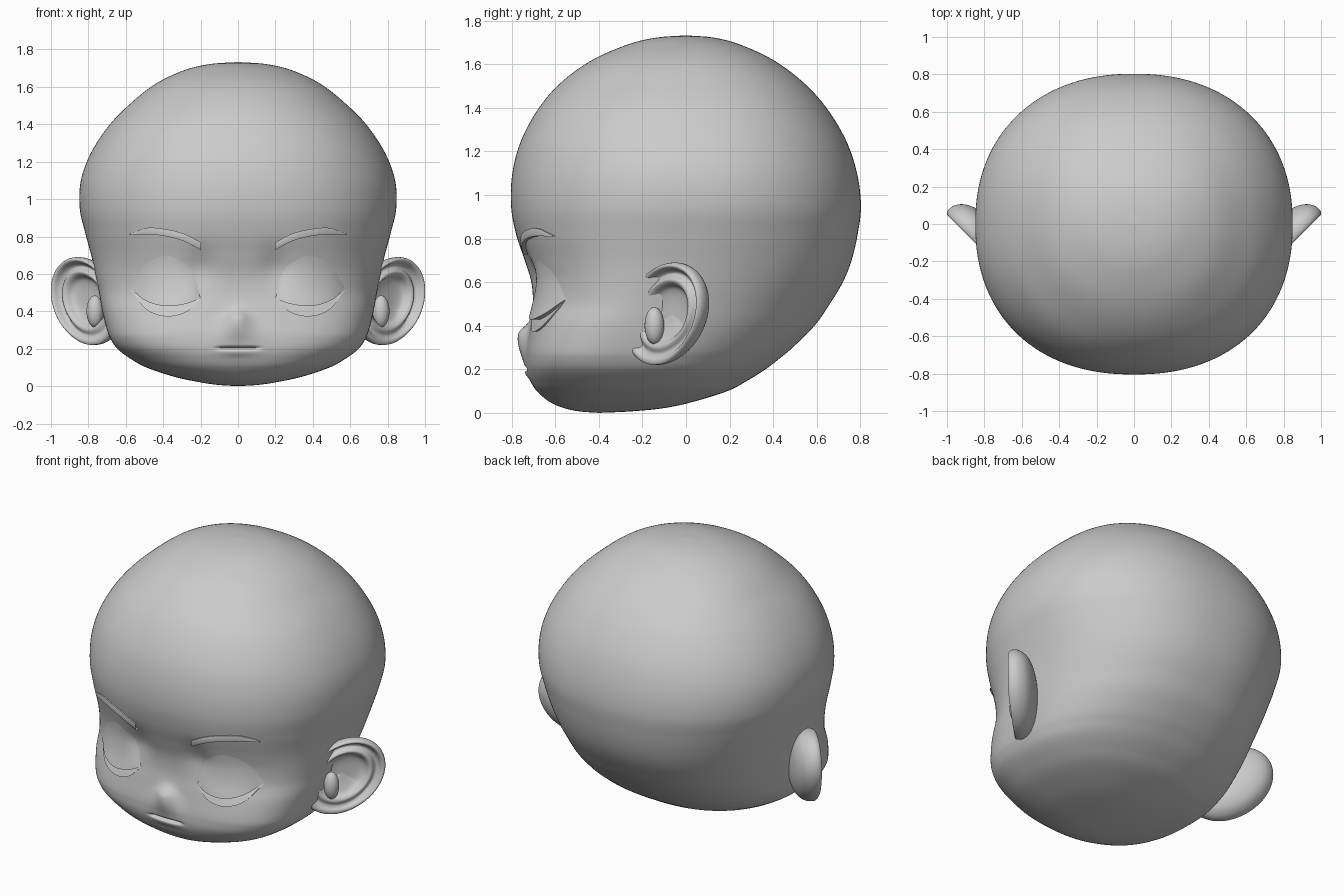
import bpy, bmesh, math
from mathutils import Vector
from mathutils.bvhtree import BVHTree

if "Cube" in bpy.data.objects:
    bpy.data.objects.remove(bpy.data.objects["Cube"])

clay = bpy.data.materials.new("grey clay")
clay.use_nodes = True
GREY = (0.6, 0.6, 0.6, 1)
clay.diffuse_color = GREY
clay.node_tree.nodes["Principled BSDF"].inputs["Base Color"].default_value = GREY


def spline(points, t):
    """Catmull-Rom point at t (0 to 1) through the given rows."""
    t *= len(points) - 1
    i = min(int(t), len(points) - 2)
    t -= i
    a, b = points[i], points[i + 1]
    p = points[i - 1] if i else [2 * m - n for m, n in zip(a, b)]
    q = points[i + 2] if i + 2 < len(points) else [2 * n - m for m, n in zip(a, b)]
    return [0.5 * (2 * k1 + (k2 - k0) * t + (2 * k0 - 5 * k1 + 4 * k2 - k3) * t * t
            + (3 * k1 - k0 - 3 * k2 + k3) * t ** 3) for k0, k1, k2, k3 in zip(p, a, b, q)]


def grid_object(name, rows, closed=False, angle=50):
    """Skin rows of points into a smooth surface."""
    bm = bmesh.new()
    grid = [[bm.verts.new(p) for p in row] for row in rows]
    n = len(rows[0])
    for r, s in zip(grid, grid[1:]):
        for j in range(n if closed else n - 1):
            k = (j + 1) % n
            bm.faces.new((r[j], r[k], s[k], s[j]))
    bmesh.ops.remove_doubles(bm, verts=bm.verts, dist=1e-5)
    bmesh.ops.recalc_face_normals(bm, faces=bm.faces)
    mesh = bpy.data.meshes.new(name)
    bm.to_mesh(mesh)
    tree = BVHTree.FromBMesh(bm)
    bm.free()
    obj = bpy.data.objects.new(name, mesh)
    bpy.context.collection.objects.link(obj)
    mesh.materials.append(clay)
    bpy.ops.object.select_all(action="DESELECT")
    obj.select_set(True)
    bpy.context.view_layer.objects.active = obj
    bpy.ops.object.shade_smooth_by_angle(angle=math.radians(angle))
    return tree


def bell(d, width):
    return math.exp(-(d / width) ** 2)


def relief(x, z):
    """Forward push of nose, lips and eye sockets."""
    x = abs(x)
    nose = 0.05 * bell(z - 0.36, 0.045 if z > 0.36 else 0.11) * bell(x, 0.05 + max(0, 0.4 - z) * 0.35)
    slit = 0.022 * bell(z - 0.203, 0.008) / (1 + math.exp((x - 0.105) * 120))
    lip = 0.008 * bell(z - 0.18, 0.02) * bell(x, 0.1)
    socket = 0.022 * bell(x - 0.2, 0.08) * bell(z - 0.64, 0.1)
    return nose + lip - slit - socket


# Head: rows of height, half width, front, back, widest y, front squareness
HEAD = [
    (0, 0, -.4, -.4, -.4, 2), (.007, .11, -.49, -.25, -.38, 2),
    (.022, .21, -.56, -.1, -.35, 2.1), (.05, .34, -.625, .03, -.32, 2.2),
    (.1, .49, -.685, .19, -.28, 2.5), (.15, .58, -.715, .285, -.25, 2.7),
    (.2, .645, -.73, .365, -.23, 2.9), (.25, .68, -.733, .43, -.22, 3),
    (.3, .7, -.73, .49, -.2, 3), (.4, .725, -.715, .59, -.17, 2.8),
    (.5, .743, -.703, .66, -.13, 2.5), (.6, .763, -.71, .72, -.09, 2.4),
    (.7, .785, -.74, .76, -.05, 2.35), (.82, .817, -.78, .788, -.02, 2.3),
    (.95, .846, -.803, .803, 0, 2.25), (1.1, .84, -.797, .785, 0, 2.2),
    (1.25, .785, -.757, .735, 0, 2.2), (1.4, .685, -.675, .645, 0, 2.2),
    (1.52, .565, -.57, .535, 0, 2.1), (1.62, .435, -.43, .4, 0, 2.1),
    (1.69, .285, -.27, .25, 0, 2), (1.722, .15, -.14, .13, 0, 2), (1.733, 0, 0, 0, 0, 2)]
SEGS, STEPS = 288, 11
rings = []
count = (len(HEAD) - 1) * STEPS
for i in range(count + 1):
    z, w, front, back, mid, power = spline(HEAD, i / count)
    ring = []
    for j in range(SEGS):
        c, s = math.cos(math.tau * j / SEGS), math.sin(math.tau * j / SEGS)
        n = power if s < 0 else 2.2
        r = (abs(c) ** n + abs(s) ** n) ** (-1 / n)
        y = mid + s * r * ((mid - front) if s < 0 else (back - mid))
        if s < 0 and 0 < i < count:
            y -= relief(w * c * r, z)
        ring.append((w * c * r, y, z))
    rings.append(ring)
head = grid_object("head", rings, closed=True)


def face_patch(name, side, lower, upper, offset, nu=48, nv=14):
    """Patch lying on the face between two curves, with a rim on its lower edge."""
    rows = []
    for j in range(-1, nv + 2):
        v = min(max(j / nv, 0), 1)
        row = []
        for i in range(nu + 1):
            u = i / nu
            (x0, z0), (x1, z1) = spline(lower, u), spline(upper, u)
            x, z = x0 + (x1 - x0) * v, z0 + (z1 - z0) * v
            hit = head.ray_cast(Vector((side * x, -2, z)), Vector((0, 1, 0)))[0]
            push = -0.006 if j in (-1, nv + 1) else offset(u, v)
            row.append((side * x, hit.y - push, z))
        rows.append(row)
    grid_object(name, rows, angle=40)


LID_EDGE = [(.2, .47), (.28, .44), (.385, .428), (.49, .455), (.575, .52)]
LID_TOP = [(.2, .475), (.24, .64), (.37, .725), (.5, .67), (.575, .525)]
LOWER_LID = [(.205, .465), (.28, .395), (.385, .373), (.49, .41), (.575, .518)]
BROW_LOW = [(.197, .726), (.29, .775), (.39, .802), (.49, .812), (.58, .807)]
BROW_TOP = [(.197, .768), (.29, .815), (.39, .84), (.49, .846), (.58, .813)]


def lid_push(u, v):
    return 0.036 * math.sin(math.pi * u) ** 0.8 * math.cos(math.pi / 2 * v) ** 1.6 - 0.002 * v


def lower_push(u, v):
    return 0.001 + 0.011 * (1 - v) * math.sin(math.pi * u) ** 0.6


def brow_push(u, v):
    return 0.006 + 0.014 * (1 - u * 0.5) * math.cos(math.pi / 2 * v * 0.8)


# Ear: rows of outline scale and height along the ear's facing direction
EAR = [(0, -.06), (.3, -.058), (.5, -.045), (.6, -.012), (.68, -.005), (.77, -.028),
       (.84, -.02), (.9, .008), (.96, .012), (1, -.012), (.97, -.05), (.84, -.09),
       (.6, -.12), (.3, -.135), (0, -.14)]
CENTRE = Vector((.86, -.07, .455))
ACROSS = Vector((1, 1, 0)).normalized()
FACING = Vector((1, -1, 0)).normalized()


def ear(name, side):
    rows = []
    for i in range(71):
        scale, depth = spline(EAR, i / 70)
        row = []
        for j in range(72):
            c, s = math.cos(math.tau * j / 72), math.sin(math.tau * j / 72)
            d = depth
            if i < 45 and s < -0.5:  # plump lobe
                d += (0.0 - depth) * (-s - 0.5) * 1.6 * scale
            p = (CENTRE + ACROSS * (scale * (0.24 * c + 0.06 * s) - 0.05)
                 + Vector((0, 0, 0.235 * s * scale)) + FACING * d)
            row.append((side * p.x, p.y, p.z))
        rows.append(row)
    grid_object(name, rows, closed=True, angle=80)


def tragus(name, side):
    rows = []
    for i in range(17):
        a = math.pi * i / 16
        rows.append([(side * (.765 + .045 * math.sin(a) * math.cos(math.tau * j / 24)),
                      -.145 + .045 * math.sin(a) * math.sin(math.tau * j / 24),
                      .4 + .085 * math.cos(a)) for j in range(24)])
    grid_object(name, rows, closed=True, angle=80)


for label, side in (("left", 1), ("right", -1)):
    face_patch(label + "_upper_eyelid", side, LID_EDGE, LID_TOP, lid_push)
    face_patch(label + "_lower_eyelid", side, LOWER_LID, LID_EDGE, lower_push)
    face_patch(label + "_eyebrow", side, BROW_LOW, BROW_TOP, brow_push)
    ear(label + "_ear", side)
    tragus(label + "_tragus", side)
